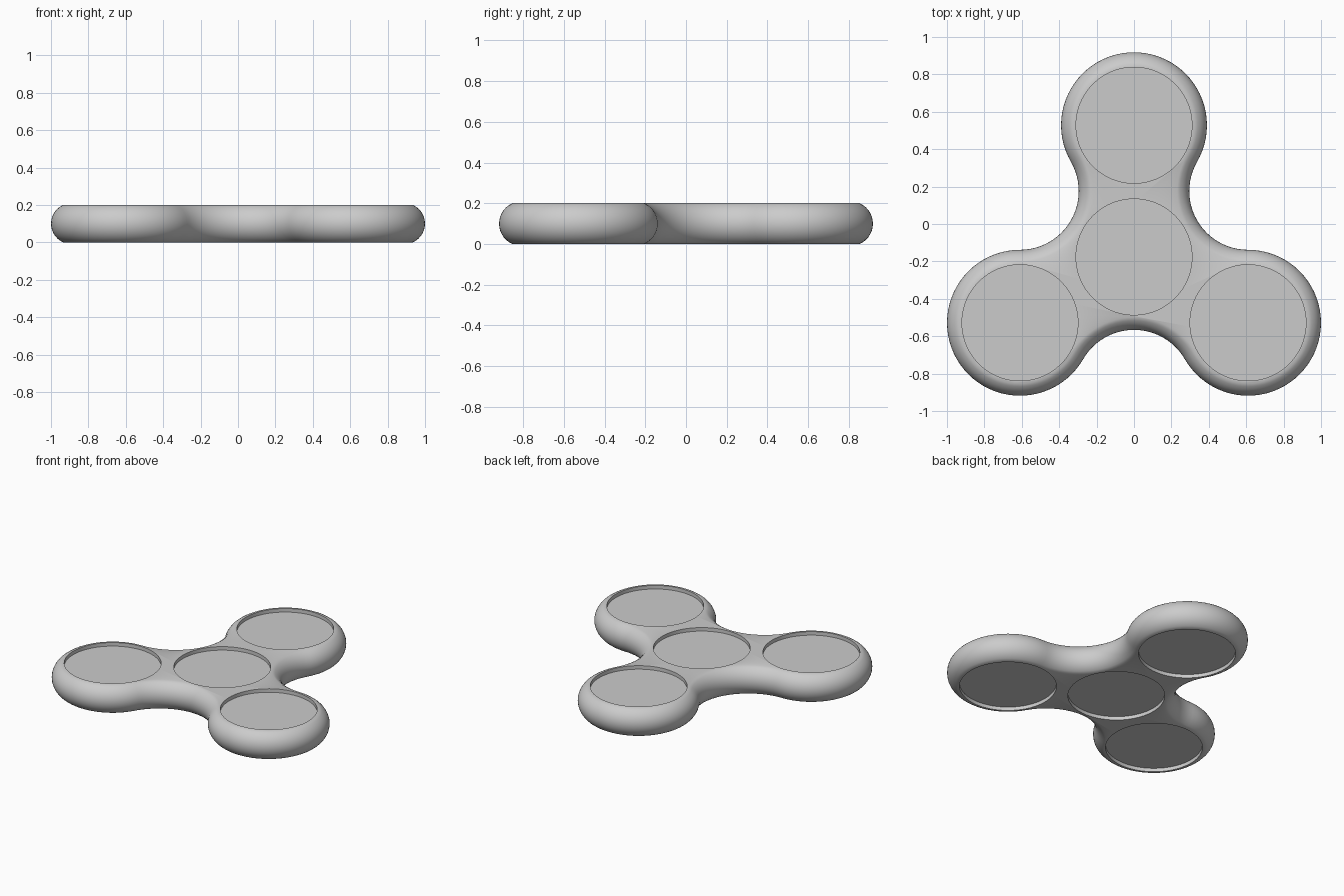
import bpy, bmesh
from math import radians, sin, cos, pi, asin
from mathutils import Vector

if "Cube" in bpy.data.objects:
    bpy.data.objects.remove(bpy.data.objects["Cube"])

HUB = Vector((0, -0.176, 0))   # centre of the three-fold shape
REACH = 0.704                  # hub to lobe centre, and to fillet centre
LOBE, FILLET = 0.39, 0.314     # outline radii
HEIGHT, BULGE = 0.2, 0.065     # thickness and rounding of the rim
POCKET, RECESS = 0.31, 0.025   # disc radius and depth below the face


def polar(centre, radius, degrees):
    a = radians(degrees)
    return centre + Vector((cos(a), sin(a), 0)) * radius


def material(name, grey):
    m = bpy.data.materials.new(name)
    m.use_nodes = True
    colour = (grey, grey, grey, 1)
    m.diffuse_color = colour
    m.node_tree.nodes["Principled BSDF"].inputs["Base Color"].default_value = colour
    return m


def mesh_object(name, bm, mat):
    bmesh.ops.recalc_face_normals(bm, faces=bm.faces)
    me = bpy.data.meshes.new(name)
    bm.to_mesh(me)
    bm.free()
    me.materials.append(mat)
    ob = bpy.data.objects.new(name, me)
    bpy.context.collection.objects.link(ob)
    return ob


def activate(ob):
    bpy.ops.object.select_all(action='DESELECT')
    ob.select_set(True)
    bpy.context.view_layer.objects.active = ob


def smooth(ob):
    activate(ob)
    bpy.ops.object.shade_smooth_by_angle(angle=radians(30))


def outline(inset, lobe_steps=48, fillet_steps=24):
    """Closed outline: three convex lobes joined by three concave fillets."""
    pts = []
    for k in range(3):
        t = 90 + 120 * k
        c = polar(HUB, REACH, t)
        pts += [polar(c, LOBE - inset, t - 120 + 240 * i / lobe_steps)
                for i in range(lobe_steps)]
        f = t + 60
        c = polar(HUB, REACH, f)
        pts += [polar(c, FILLET + inset, f + 240 - 120 * i / fillet_steps)
                for i in range(fillet_steps)]
    return pts


def add_cylinder(bm, centre, radius, z0, z1, sides=96):
    rings = [[bm.verts.new(polar(centre, radius, 360 * i / sides) + Vector((0, 0, z)))
              for i in range(sides)] for z in (z0, z1)]
    bm.faces.new(rings[0])
    bm.faces.new(rings[1])
    for i in range(sides):
        j = (i + 1) % sides
        bm.faces.new((rings[0][i], rings[0][j], rings[1][j], rings[1][i]))


grey = material("light grey", 0.6)

# Body: the outline lofted along a bulging arc from bottom to top
half = HEIGHT / 2
arc_r = (half ** 2 + BULGE ** 2) / (2 * BULGE)
arc_a = asin(half / arc_r)
bm = bmesh.new()
rings, steps = [], 14
for i in range(steps + 1):
    a = arc_a * (2 * i / steps - 1)
    up = Vector((0, 0, half + arc_r * sin(a)))
    rings.append([bm.verts.new(p + up) for p in outline(arc_r * (1 - cos(a)))])
n = len(rings[0])
for low, high in zip(rings, rings[1:]):
    for i in range(n):
        j = (i + 1) % n
        bm.faces.new((low[i], low[j], high[j], high[i]))
bm.faces.new(rings[0])
bm.faces.new(rings[-1])
body = mesh_object("spinner_body", bm, grey)

# Round holes through the hub and the lobes
centres = {"centre_disc": HUB,
           "back_disc": polar(HUB, REACH, 90),
           "front_right_disc": polar(HUB, REACH, 210),
           "front_left_disc": polar(HUB, REACH, 330)}
bm = bmesh.new()
for c in centres.values():
    add_cylinder(bm, c, POCKET, -0.1, HEIGHT + 0.1)
cutter = mesh_object("hole_cutter", bm, grey)
cutter.hide_render = True
cut = body.modifiers.new("holes", 'BOOLEAN')
cut.operation = 'DIFFERENCE'
cut.solver = 'EXACT'
cut.object = cutter
activate(body)
bpy.ops.object.modifier_apply(modifier=cut.name)
bpy.data.objects.remove(cutter)
smooth(body)

# Discs: recessed equally on both faces
for name, c in centres.items():
    bm = bmesh.new()
    add_cylinder(bm, c, POCKET, RECESS, HEIGHT - RECESS)
    smooth(mesh_object(name, bm, grey))
